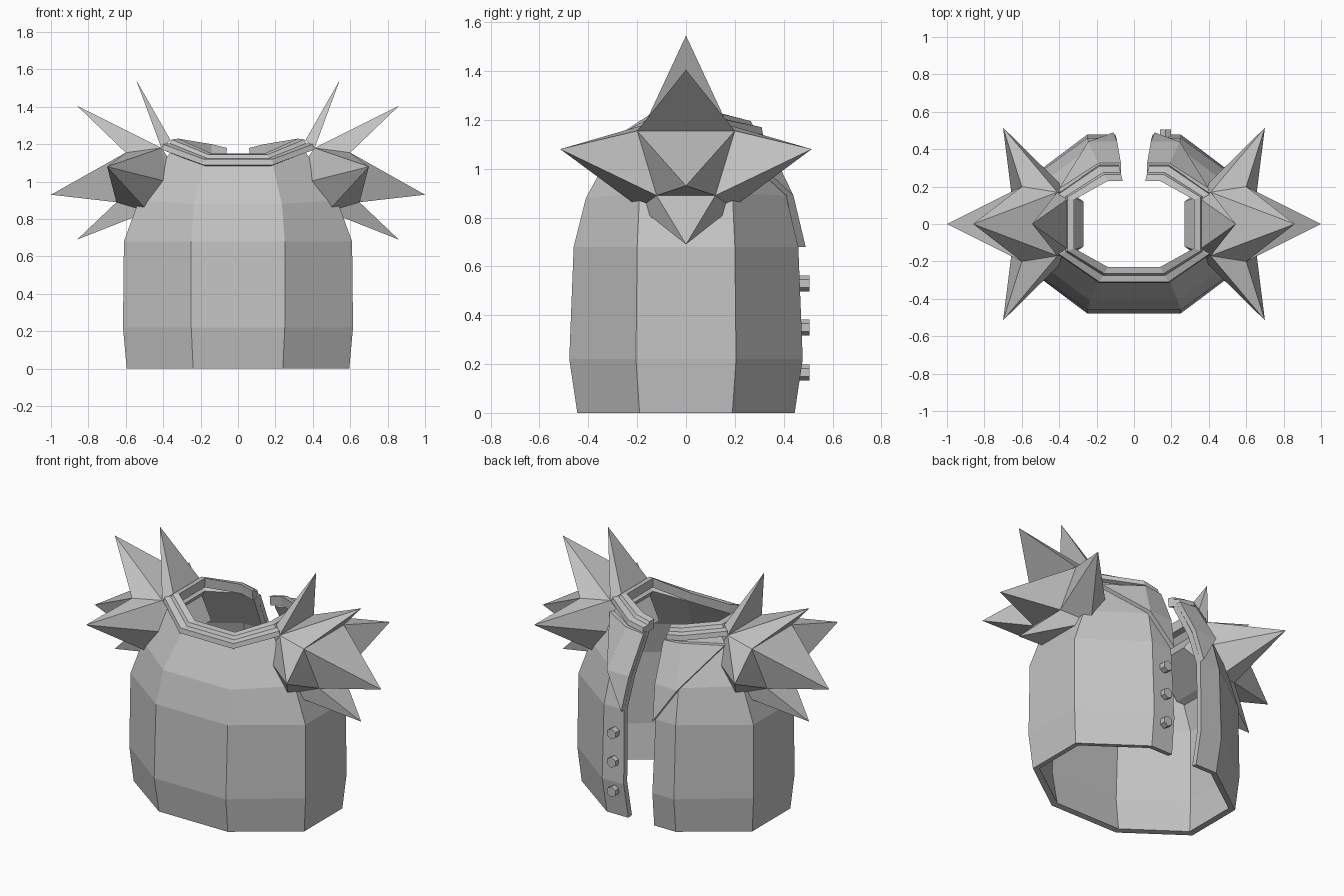
import bpy, bmesh, math
from mathutils import Matrix

if "Cube" in bpy.data.objects:
    bpy.data.objects.remove(bpy.data.objects["Cube"])

grey = bpy.data.materials.new("plain grey")
grey.diffuse_color = (0.55, 0.55, 0.55, 1)
grey.use_nodes = True
grey.node_tree.nodes["Principled BSDF"].inputs["Base Color"].default_value = grey.diffuse_color


def finish(name, bm):
    bmesh.ops.recalc_face_normals(bm, faces=bm.faces)
    mesh = bpy.data.meshes.new(name)
    bm.to_mesh(mesh)
    bm.free()
    mesh.materials.append(grey)
    ob = bpy.data.objects.new(name, mesh)
    bpy.context.collection.objects.link(ob)
    return ob


def ring(z, rx, ry, a, b, gap, side=0.0, back=0.0):
    """Octagon, open in the middle of the back."""
    half = [(gap, ry, z + back * 0.6), (a, ry, z + back), (rx, b, z + side),
            (rx, -b, z + side), (a, -ry, z)]
    return half + [(-x, y, h) for x, y, h in reversed(half)]


def loft(name, rings, closed=False):
    bm = bmesh.new()
    rows = [[bm.verts.new(p) for p in r] for r in rings]
    n = len(rows)
    for i in range(n if closed else n - 1):
        r, s = rows[i], rows[(i + 1) % n]
        for j in range(len(r) - 1):
            bm.faces.new((r[j], r[j + 1], s[j + 1], s[j]))
    if closed:
        bm.faces.new([r[0] for r in rows])
        bm.faces.new([r[-1] for r in rows])
    return finish(name, bm)


def thicken(ob, t, offset=-1):
    m = ob.modifiers.new("thickness", 'SOLIDIFY')
    m.thickness, m.offset = t, offset
    m.use_even_offset = True


# vest body, open down the back
body = loft("vest_body", [
    ring(0.00, 0.595, 0.445, 0.24, 0.19, 0.09),
    ring(0.22, 0.615, 0.478, 0.25, 0.205, 0.10),
    ring(0.68, 0.61, 0.46, 0.25, 0.20, 0.11),
    ring(0.88, 0.53, 0.41, 0.235, 0.19, 0.09, 0.02, 0.01),
    ring(1.09, 0.36, 0.295, 0.185, 0.16, 0.07, 0.07, 0.05)])
# normals of an open sheet: make them point outward
bm = bmesh.new()
bm.from_mesh(body.data)
bm.faces.ensure_lookup_table()
f = bm.faces[0]
c = f.calc_center_median()
if f.normal.x * c.x + f.normal.y * c.y < 0:
    bmesh.ops.reverse_faces(bm, faces=bm.faces)
bm.to_mesh(body.data)
bm.free()
thicken(body, 0.035)

# stepped collar, higher at the shoulders
steps = [(1.08, 0.285), (1.09, 0.315), (1.12, 0.31), (1.125, 0.275),
         (1.145, 0.265), (1.15, 0.23), (1.09, 0.235)]
loft("collar", [ring(z, r + 0.09, r, 0.14 + (r - 0.23) * 0.55, 0.13 + (r - 0.23) * 0.4,
                     0.06 + (r - 0.23) * 0.25, 0.08, 0.05) for z, r in steps], closed=True)

# folded flaps on the upper back
for s, side in ((1, "right"), (-1, "left")):
    bm = bmesh.new()
    pts = [(0.11, 0.49, 0.68), (0.09, 0.44, 0.89), (0.245, 0.44, 0.89),
           (0.07, 0.325, 1.12), (0.19, 0.325, 1.13), (0.40, 0.19, 1.12)]
    v = [bm.verts.new((x * s, y, z)) for x, y, z in pts]
    for idx in ((0, 1, 2), (1, 3, 4, 2), (2, 4, 5)):
        bm.faces.new([v[i] for i in idx])
    bmesh.ops.recalc_face_normals(bm, faces=bm.faces)
    bm.faces.ensure_lookup_table()
    if bm.faces[0].normal.y < 0:
        bmesh.ops.reverse_faces(bm, faces=bm.faces)
    geo = bmesh.ops.extrude_face_region(bm, geom=bm.faces[:])
    for e in geo["geom"]:
        if isinstance(e, bmesh.types.BMVert):
            e.co.y -= 0.03
    finish("back_flap_" + side, bm)

# shoulder spikes: a faceted core with a pyramid hull for each spike
A, B, C = (0.60, 0.20, 1.155), (0.48, 0.19, 0.84), (0.65, 0.12, 0.89)
D, E, F = (0.41, 0.17, 1.18), (0.38, 0.20, 1.00), (0.27, 0.12, 0.98)
G = (0.36, 0.13, 1.22)


def both(*pts):
    return [(x, y * k, z) for x, y, z in pts for k in (1, -1)]


hulls = {"core": both(A, B, C, D, E, F),
         "upper_spike": both(A, D) + [(0.86, 0, 1.405)],
         "outer_spike": both(A, C) + [(1.0, 0, 0.93)],
         "lower_spike": both(B, C) + [(0.86, 0, 0.69)],
         "neck_spike": both(D, G) + [(0.545, 0, 1.545)],
         "front_spike": [(x, -y, z) for x, y, z in (A, B, C, D, E)] + [(0.70, -0.515, 1.08)],
         "back_spike": [A, B, C, D, E, (0.70, 0.515, 1.08)]}
for s, side in ((1, "right"), (-1, "left")):
    for part, pts in hulls.items():
        bm = bmesh.new()
        vs = [bm.verts.new((x * s, y, z)) for x, y, z in pts]
        res = bmesh.ops.convex_hull(bm, input=vs)
        loose = [v for v in bm.verts if not v.link_faces]
        bmesh.ops.delete(bm, geom=loose, context='VERTS')
        finish("shoulder_" + part + "_" + side, bm)

# three hexagonal studs beside the back opening
for i, z in enumerate((0.165, 0.35, 0.53)):
    bm = bmesh.new()
    bmesh.ops.create_cone(bm, cap_ends=True, segments=6, radius1=0.033, radius2=0.033, depth=0.06,
                          matrix=Matrix.Translation((0.168, 0.475, z)) @ Matrix.Rotation(math.pi / 2, 4, 'X'))
    finish("stud_%d" % (i + 1), bm)
